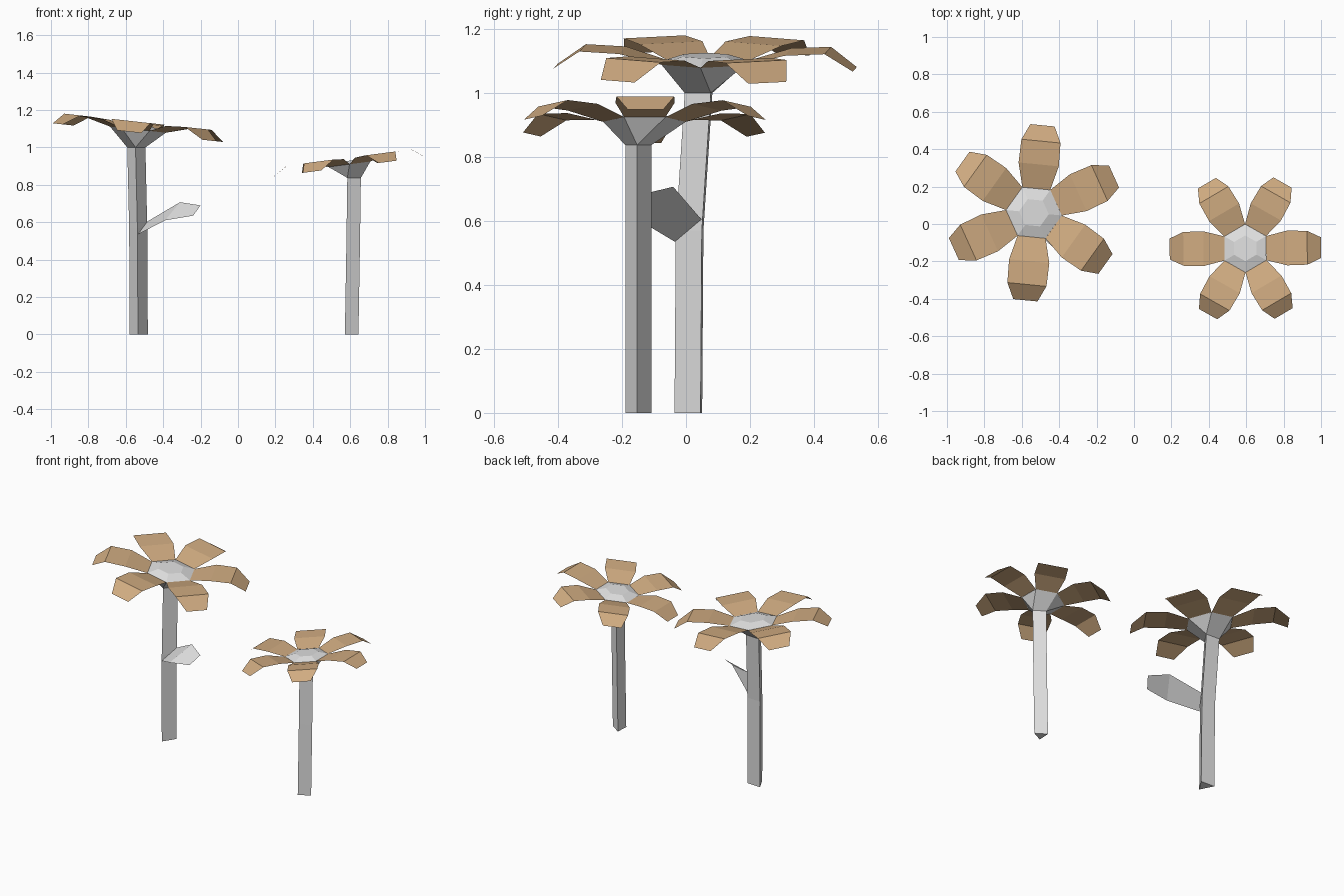
import bpy
from math import cos, sin, radians
from mathutils import Vector

cube = bpy.data.objects.get("Cube")
if cube:
    bpy.data.objects.remove(cube, do_unlink=True)


def material(name, rgb):
    mat = bpy.data.materials.new(name)
    mat.use_nodes = True
    mat.diffuse_color = (*rgb, 1)
    mat.node_tree.nodes["Principled BSDF"].inputs["Base Color"].default_value = (*rgb, 1)
    return mat


GREY = material("pale grey", (0.75, 0.75, 0.75))
TAN = material("petal tan", (0.63, 0.41, 0.22))


def add_mesh(name, verts, faces, mat):
    mesh = bpy.data.meshes.new(name)
    mesh.from_pydata(verts, [], faces)
    mesh.materials.append(mat)
    obj = bpy.data.objects.new(name, mesh)
    bpy.context.collection.objects.link(obj)
    return obj


def ring(center, radius, count, degrees):
    """Horizontal regular polygon around a centre point."""
    angles = [radians(degrees + 360 * i / count) for i in range(count)]
    return [Vector(center) + Vector((radius * cos(a), radius * sin(a), 0)) for a in angles]


def stem(name, path, radius, degrees):
    """Three-sided stalk following a path; returns its top corners."""
    verts = [v for p in path for v in ring(p, radius, 3, degrees)]
    faces = [(2, 1, 0)]
    for s in range(len(path) - 1):
        for i in range(3):
            a, b = 3 * s + i, 3 * s + (i + 1) % 3
            faces.append((a, b, b + 3, a + 3))
    add_mesh(name, verts, faces, GREY)
    return verts[-3:]


# Petal cross-sections: distance from the centre, half width, height
PETAL = [(0.13, 0.075, 0), (0.26, 0.108, 0.036), (0.385, 0.105, 0.042), (0.47, 0.065, -0.016)]


def bloom(name, center, scale, degrees, slope, stalk):
    """Tilted head: cup growing out of the stalk, raised disc, six petals."""
    center = Vector(center)

    def tilt(v):
        return v + Vector((0, 0, slope * (v.x - center.x)))

    # Cup and raised centre
    rim = [tilt(v) for v in ring(center, 0.15 * scale, 6, degrees - 30)]
    lift = Vector((0, 0, 0.022 * scale))
    top = [tilt(v) for v in ring(center + lift, 0.08 * scale, 6, degrees - 30)]
    faces = [tuple(range(9, 15))]
    for i in range(6):
        j = (i + 1) % 6
        faces.append((3 + i, 3 + j, 9 + j, 9 + i))
    for k in range(3):
        a, b, c = 3 + 2 * k, 4 + 2 * k, 3 + (2 * k + 2) % 6
        faces += [(k, b, a), (k, (k + 1) % 3, c, b)]
    add_mesh(name + "_cup", stalk + rim + top, faces, GREY)

    # Petals
    verts, faces = [], []
    for i in range(6):
        a = radians(degrees + 60 * i)
        out, side = Vector((cos(a), sin(a), 0)), Vector((-sin(a), cos(a), 0))
        start = len(verts)
        for dist, half, height in PETAL:
            for sign in (-1, 1):
                p = out * dist + side * sign * half + Vector((0, 0, height))
                verts.append(tilt(center + p * scale))
        for s in range(len(PETAL) - 1):
            n = start + 2 * s
            faces.append((n, n + 2, n + 3, n + 1))
    add_mesh(name + "_petals", verts, faces, TAN)


# Tall flower
stalk = stem("tall_stem", [(-0.532, 0.02, 0), (-0.535, 0.024, 0.57), (-0.545, 0.052, 1.0)], 0.056, 27)
bloom("tall_flower", (-0.535, 0.06, 1.095), 1.0, 24.4, -0.11, stalk)

# Short flower
stalk = stem("short_stem", [(0.597, -0.15, 0), (0.605, -0.15, 0.47), (0.61, -0.15, 0.837)], 0.047, -3)
bloom("short_flower", (0.595, -0.13, 0.91), 0.86, 0.5, 0.13, stalk)

# Folded leaf on the tall stem
leaf = [(-0.535, -0.035, 0.535), (-0.483, 0.048, 0.605),
        (-0.39, -0.16, 0.61), (-0.31, -0.04, 0.707),
        (-0.24, -0.165, 0.635), (-0.2, -0.11, 0.69)]
add_mesh("leaf", leaf, [(0, 2, 3, 1), (2, 4, 5, 3)], GREY)
